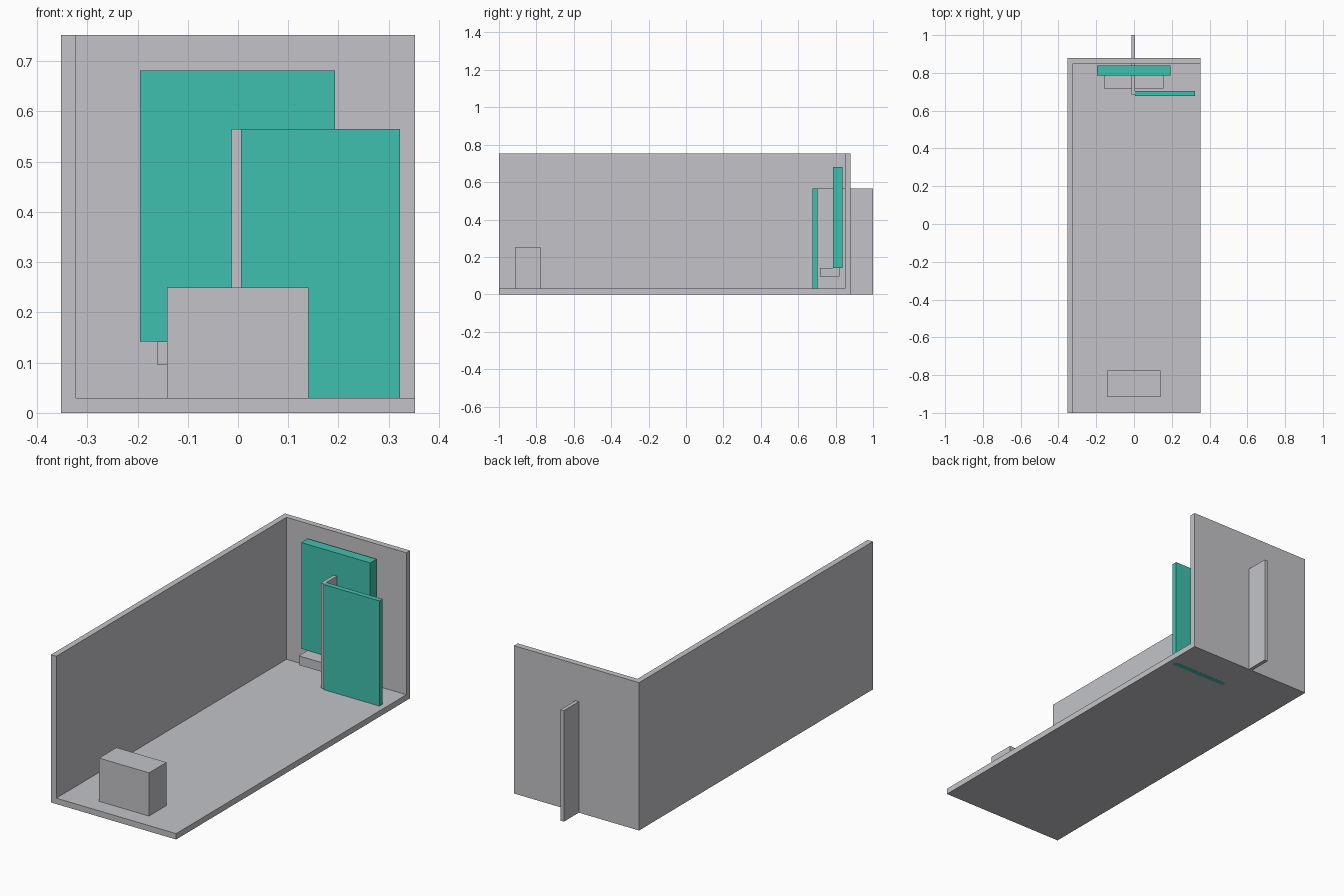
import bpy
import bmesh

if "Cube" in bpy.data.objects:
    bpy.data.objects.remove(bpy.data.objects["Cube"])


def material(name, color):
    m = bpy.data.materials.new(name)
    m.diffuse_color = (*color, 1.0)
    m.use_nodes = True
    m.node_tree.nodes["Principled BSDF"].inputs["Base Color"].default_value = m.diffuse_color
    return m


grey = material("light grey", (0.546, 0.552, 0.578))
teal = material("teal", (0.051, 0.527, 0.429))


def box(name, x, y, z, mat):
    """Axis-aligned box given as (low, high) ranges."""
    bm = bmesh.new()
    bmesh.ops.create_cube(bm, size=1.0)
    for v in bm.verts:
        v.co = [r[0] if c < 0 else r[1] for c, r in zip(v.co, (x, y, z))]
    mesh = bpy.data.meshes.new(name)
    bm.to_mesh(mesh)
    bm.free()
    mesh.materials.append(mat)
    ob = bpy.data.objects.new(name, mesh)
    bpy.context.collection.objects.link(ob)
    return ob


T = 0.03                  # slab thickness
W, FRONT, BACK, H = 0.352, -1.0, 0.88, 0.752

# Room shell: floor, left wall and back wall
box("floor", (-W, W), (FRONT, BACK), (0, T), grey)
box("left_wall", (-W, -W + T), (FRONT, BACK), (T, H), grey)
box("back_wall", (-W + T, W), (BACK - T, BACK), (T, H), grey)

# Block near the open front end
box("front_block", (-0.141, 0.14), (-0.915, -0.775), (T, 0.25), grey)

# Upright fin running out through the back wall
box("fin", (-0.013, 0.006), (0.685, 1.0), (0, 0.565), grey)

# Teal panels; the side panel passes through the floor
box("side_panel", (0.006, 0.322), (0.677, 0.703), (-0.0005, 0.565), teal)
box("rear_panel", (-0.195, 0.193), (0.787, 0.838), (0.142, 0.682), teal)

# Low ledge under the rear panel
box("ledge", (-0.16, 0.156), (0.717, 0.82), (0.095, 0.1418), grey)
